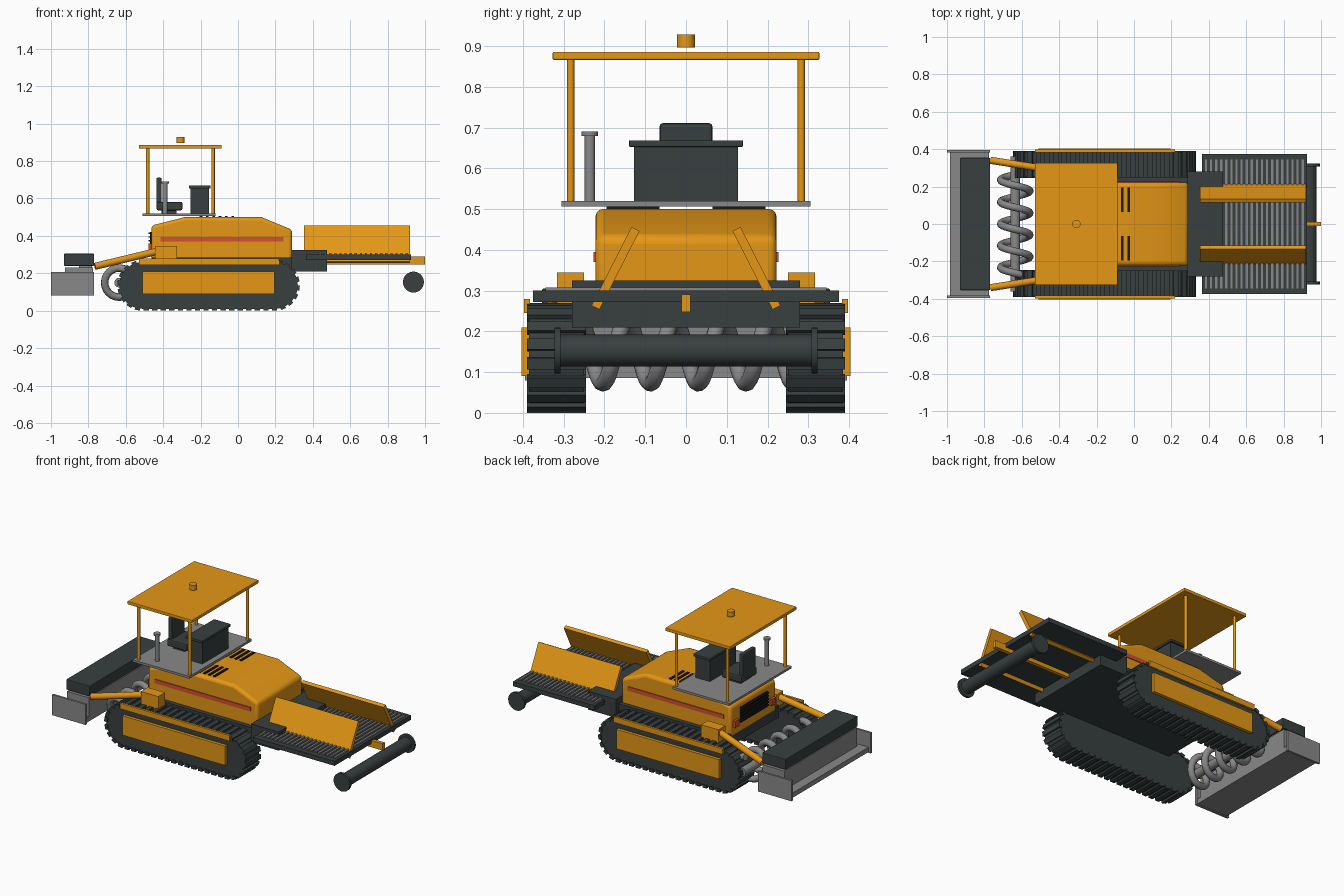
import bpy, bmesh, math
from mathutils import Vector

cube = bpy.data.objects.get("Cube")
if cube:
    bpy.data.objects.remove(cube, do_unlink=True)


def material(name, r, g, b):
    m = bpy.data.materials.new(name)
    m.use_nodes = True
    m.diffuse_color = (r, g, b, 1)
    m.node_tree.nodes["Principled BSDF"].inputs["Base Color"].default_value = (r, g, b, 1)
    return m


ORANGE = material("machine_orange", 0.78, 0.31, 0.008)
DARK = material("charcoal", 0.04, 0.05, 0.05)
GREY = material("steel_grey", 0.25, 0.25, 0.255)
RED = material("signal_red", 0.65, 0.08, 0.03)
BLACK = material("vent_black", 0.01, 0.01, 0.01)


def finish(name, bm, mat, bevel=0, segments=2, smooth=False):
    bmesh.ops.recalc_face_normals(bm, faces=bm.faces)
    mesh = bpy.data.meshes.new(name)
    bm.to_mesh(mesh)
    bm.free()
    ob = bpy.data.objects.new(name, mesh)
    bpy.context.collection.objects.link(ob)
    mesh.materials.append(mat)
    if bevel:
        mod = ob.modifiers.new("Bevel", 'BEVEL')
        mod.width, mod.segments = bevel, segments
    if smooth:
        bpy.ops.object.select_all(action='DESELECT')
        ob.select_set(True)
        bpy.context.view_layer.objects.active = ob
        bpy.ops.object.shade_smooth_by_angle(angle=math.radians(35))
    return ob


def box(name, x, y, z, mat, bevel=0):
    """Box from (min, max) ranges on each axis."""
    bm = bmesh.new()
    bmesh.ops.create_cube(bm, size=1)
    for v in bm.verts:
        v.co = [(r[0] + r[1]) / 2 + c * (r[1] - r[0]) for r, c in zip((x, y, z), v.co)]
    return finish(name, bm, mat, bevel)


def rod(name, a, b, radius, mat, sides=24):
    """Cylinder between two points."""
    a, b = Vector(a), Vector(b)
    bm = bmesh.new()
    bmesh.ops.create_cone(bm, cap_ends=True, segments=sides, radius1=radius,
                          radius2=radius, depth=(b - a).length)
    turn = (b - a).to_track_quat('Z', 'Y')
    for v in bm.verts:
        v.co = turn @ v.co + (a + b) / 2
    return finish(name, bm, mat, smooth=True)


def extrude_profile(name, points, y, mat, bevel=0, segments=2, smooth=False):
    """Profile in the xz plane, extruded between two y values."""
    bm = bmesh.new()
    face = bm.faces.new([bm.verts.new((px, y[0], pz)) for px, pz in points])
    made = bmesh.ops.extrude_face_region(bm, geom=[face])["geom"]
    bmesh.ops.translate(bm, vec=(0, y[1] - y[0], 0),
                        verts=[v for v in made if isinstance(v, bmesh.types.BMVert)])
    return finish(name, bm, mat, bevel, segments, smooth)


def span(side, inner, outer):
    return tuple(sorted((side * inner, side * outer)))


# Crawler tracks: stadium belt with cleats
REAR, FRONT, MID, RAD = -0.51, 0.195, 0.135, 0.125
STRAIGHT = FRONT - REAR


def track_point(d):
    """Position and outward angle at a distance along the belt."""
    arc = math.pi * RAD
    d %= 2 * (STRAIGHT + arc)
    if d < STRAIGHT:
        return REAR + d, MID + RAD, math.pi / 2
    d -= STRAIGHT
    if d < arc:
        t = math.pi / 2 - d / RAD
        return FRONT + RAD * math.cos(t), MID + RAD * math.sin(t), t
    d -= arc
    if d < STRAIGHT:
        return FRONT - d, MID - RAD, -math.pi / 2
    t = -math.pi / 2 - (d - STRAIGHT) / RAD
    return REAR + RAD * math.cos(t), MID + RAD * math.sin(t), t


outline = []
for centre, start in ((FRONT, -90), (REAR, 90)):
    for i in range(17):
        t = math.radians(start + i * 180 / 16)
        outline.append((centre + RAD * math.cos(t), MID + RAD * math.sin(t)))
CLEATS = 48
PERIMETER = 2 * (STRAIGHT + math.pi * RAD)

for side, label in ((1, "left"), (-1, "right")):
    extrude_profile(label + "_track_belt", outline, span(side, 0.25, 0.385), DARK, smooth=True)
    bm = bmesh.new()
    for i in range(CLEATS):
        px, pz, t = track_point(i * PERIMETER / CLEATS)
        for v in bmesh.ops.create_cube(bm, size=1)["verts"]:
            n, u = v.co.x * 0.02, v.co.z * 0.028
            v.co = (px + n * math.cos(t) - u * math.sin(t), side * 0.3175 + v.co.y * 0.145,
                    pz + n * math.sin(t) + u * math.cos(t))
    finish(label + "_track_cleats", bm, DARK)
    box(label + "_track_panel", (-0.51, 0.195), span(side, 0.38, 0.404), (0.09, 0.21), ORANGE)
    box(label + "_track_guard", (-0.53, 0.22), span(side, 0.383, 0.397), (0.245, 0.28), ORANGE)

    # Screed tow arms
    box(label + "_arm_pivot", (-0.445, -0.325), span(side, 0.25, 0.317), (0.26, 0.345), ORANGE)
    rod(label + "_tow_arm", (-0.4, side * 0.283, 0.325), (-0.765, side * 0.34, 0.237), 0.019, ORANGE)

    # Body trim
    box(label + "_side_stripe", (-0.415, 0.243), span(side, 0.218, 0.227), (0.37, 0.395), RED)
    box(label + "_tail_light", (-0.478, -0.455), span(side, 0.16, 0.2), (0.32, 0.36), RED)
    for i in range(6):
        x = -0.205 + i * 0.034
        box(label + "_hood_vent", (x, x + 0.014), span(side, 0.065, 0.195), (0.495, 0.506), BLACK)

    # Canopy posts
    for x in (-0.483, -0.133):
        rod(label + "_canopy_post", (x, side * 0.283, 0.515), (x, side * 0.283, 0.87), 0.009, ORANGE, 16)

    # Screed end plates and roller flanges
    box(label + "_screed_end_plate", (-1.0, -0.77), span(side, 0.382, 0.395), (0.08, 0.207), GREY)
    box(label + "_screed_mount", (-0.85, -0.78), span(side, 0.2, 0.3), (0.2, 0.26), GREY)
    rod(label + "_roller_flange", (0.938, side * 0.308, 0.153), (0.938, side * 0.323, 0.153), 0.056, DARK, 32)

    # Hopper wings lean inward at the top
    wing = box(label + "_hopper_wing", (-0.283, 0.283), (-0.011, 0.011), (-0.108, 0.108), ORANGE)
    wing.location = (0.636, side * 0.173, 0.355)
    wing.rotation_euler.x = side * math.radians(27)

# Chassis and hood
box("chassis", (-0.46, 0.3), (-0.25, 0.25), (0.21, 0.285), DARK)
box("hopper_frame", (0.285, 0.475), (-0.28, 0.28), (0.21, 0.325), DARK)
hood = [(-0.463, 0.262), (0.29, 0.262), (0.29, 0.432), (0.126, 0.5), (-0.286, 0.5), (-0.463, 0.455)]
extrude_profile("hood", hood, (-0.222, 0.222), ORANGE, bevel=0.018, segments=3, smooth=True)

# Rear grille
box("rear_grille", (-0.47, -0.455), (-0.13, 0.13), (0.325, 0.42), BLACK)
for i in range(5):
    z = 0.333 + i * 0.019
    box("grille_slat", (-0.479, -0.46), (-0.13, 0.13), (z, z + 0.008), BLACK)

# Operator station
box("operator_deck", (-0.51, -0.12), (-0.305, 0.305), (0.506, 0.52), GREY)
box("canopy_roof", (-0.53, -0.087), (-0.327, 0.327), (0.866, 0.886), ORANGE, 0.003)
rod("beacon", (-0.308, 0, 0.897), (-0.308, 0, 0.928), 0.022, ORANGE)
box("console", (-0.253, -0.155), (-0.128, 0.128), (0.518, 0.655), DARK)
box("console_top", (-0.262, -0.147), (-0.14, 0.14), (0.653, 0.669), DARK, 0.003)
box("seat_cushion", (-0.435, -0.297), (-0.075, 0.075), (0.537, 0.582), DARK, 0.008)
box("seat_base", (-0.41, -0.33), (-0.05, 0.05), (0.515, 0.545), DARK)
box("seat_back", (-0.437, -0.408), (-0.065, 0.065), (0.55, 0.711), DARK, 0.008)
rod("exhaust_pipe", (-0.39, -0.236, 0.515), (-0.39, -0.236, 0.685), 0.013, GREY)
rod("exhaust_cap", (-0.39, -0.236, 0.679), (-0.39, -0.236, 0.691), 0.02, GREY)

# Hopper floor with conveyor slats, push beam and roller
box("hopper_floor", (0.364, 0.925), (-0.375, 0.375), (0.272, 0.3), DARK)
for i in range(20):
    x = 0.385 + i * 0.0272
    box("conveyor_slat", (x - 0.006, x + 0.006), (-0.345, 0.345), (0.295, 0.308), GREY)
box("push_beam", (0.475, 1.0), (-0.011, 0.011), (0.248, 0.29), ORANGE)
rod("push_roller", (0.938, -0.31, 0.153), (0.938, 0.31, 0.153), 0.039, DARK, 32)

# Screed
box("screed_plate", (-0.985, -0.775), (-0.385, 0.385), (0.085, 0.115), GREY)
box("screed_body", (-0.925, -0.775), (-0.355, 0.355), (0.11, 0.232), GREY)
box("screed_cover", (-0.93, -0.77), (-0.353, 0.353), (0.24, 0.305), DARK, 0.003)

# Auger: shaft with a helical flight
rod("auger_shaft", (-0.635, -0.36, 0.15), (-0.635, 0.36, 0.15), 0.026, GREY)
curve = bpy.data.curves.new("auger_flight", 'CURVE')
curve.dimensions = '3D'
curve.bevel_depth, curve.bevel_resolution, curve.use_fill_caps = 0.02, 3, True
path = curve.splines.new('POLY')
STEPS = 130
path.points.add(STEPS)
for i, p in enumerate(path.points):
    t = i * math.tau / 24
    p.co = (-0.635 + 0.078 * math.sin(t), 0.3225 - 0.117 * i / 24, 0.15 + 0.078 * math.cos(t), 1)
path.use_smooth = True
curve.materials.append(GREY)
bpy.context.collection.objects.link(bpy.data.objects.new("auger_flight", curve))
